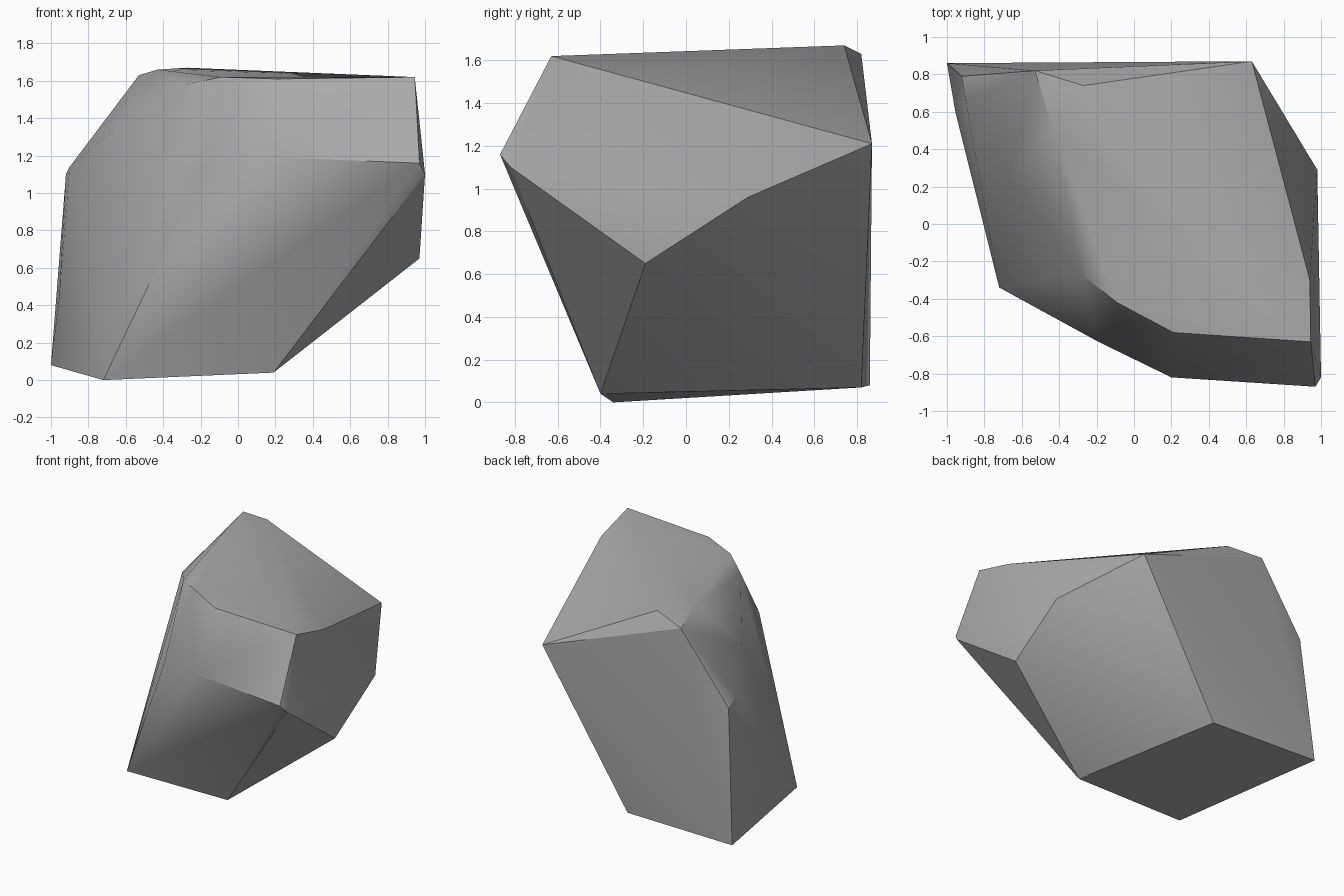
import bpy
import bmesh
import math

default_cube = bpy.data.objects.get("Cube")
if default_cube:
    bpy.data.objects.remove(default_cube, do_unlink=True)


def flat_material(name, colour):
    material = bpy.data.materials.new(name)
    material.use_nodes = True
    material.diffuse_color = colour
    shader = material.node_tree.nodes["Principled BSDF"]
    shader.inputs["Base Color"].default_value = colour
    shader.inputs["Roughness"].default_value = 0.9
    return material


def hull_object(name, corners, material, sharp_angle):
    """Wrap the corner points in a convex skin and shade it."""
    bm = bmesh.new()
    for corner in corners:
        bm.verts.new(corner)
    bmesh.ops.convex_hull(bm, input=list(bm.verts))
    loose = [vert for vert in bm.verts if not vert.link_faces]
    bmesh.ops.delete(bm, geom=loose, context="VERTS")
    bmesh.ops.recalc_face_normals(bm, faces=list(bm.faces))
    mesh = bpy.data.meshes.new(name)
    bm.to_mesh(mesh)
    bm.free()
    mesh.materials.append(material)
    obj = bpy.data.objects.new(name, mesh)
    bpy.context.collection.objects.link(obj)
    bpy.ops.object.select_all(action="DESELECT")
    obj.select_set(True)
    bpy.context.view_layer.objects.active = obj
    bpy.ops.object.shade_smooth_by_angle(angle=math.radians(sharp_angle))
    return obj


# Underside: four corners of the slightly tilted base
base = [(-.72, -.34, 0), (.19, -.4, .04), (-.07, .82, .07), (-1, .86, .08)]

# Widest ridge around the middle of the boulder
front_ridge = [(-.19, -.63, 1.11), (.2, -.82, 1.19), (.97, -.87, 1.16)]
side_ridge = [(1, -.82, 1.1), (.97, -.19, .65), (.98, .29, .96)]
back_ridge = [(.63, .87, 1.21), (-.92, .79, 1.1)]
far_ridge = [(-.9, .66, 1.14), (-.67, .27, 1.33), (-.955, .6, .45)]

# Rim of the broad top face
front_rim = [(-.28, -.27, 1.58), (-.09, -.42, 1.62), (.21, -.58, 1.61)]
side_rim = [(.945, -.63, 1.62), (.94, -.3, 1.53)]
peak = [(-.27, .74, 1.67), (-.43, .5, 1.66), (-.53, .82, 1.63)]

stone_grey = flat_material("stone_grey", (.4, .4, .4, 1))
corners = (base + front_ridge + side_ridge + back_ridge + far_ridge
           + front_rim + side_rim + peak)
hull_object("boulder", corners, stone_grey, 30)
